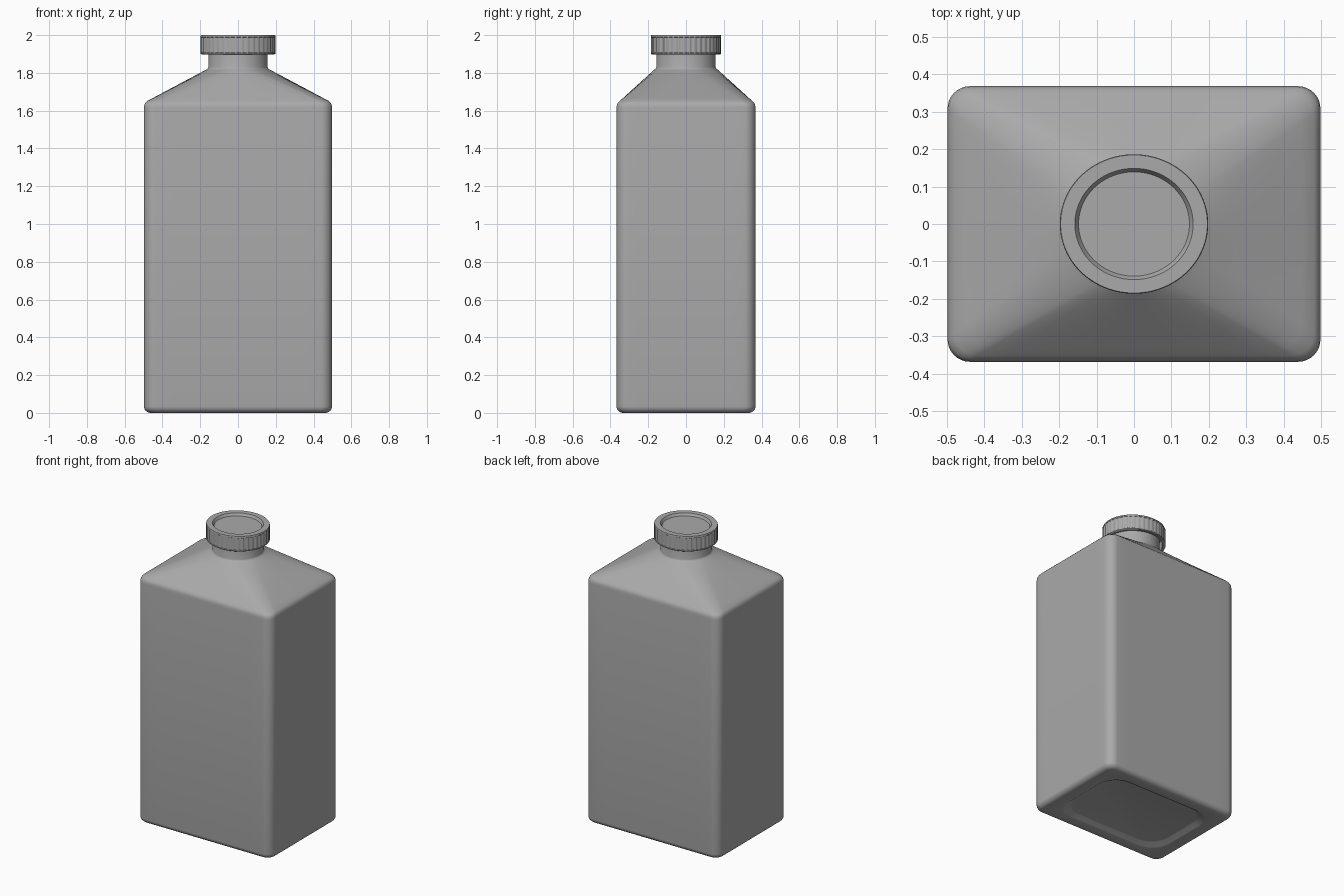
import bpy, bmesh
from math import sin, cos, pi, radians

if "Cube" in bpy.data.objects:
    bpy.data.objects.remove(bpy.data.objects["Cube"])

HX, HY = 0.498, 0.368          # body half sizes
NECK_R = 0.157                 # neck radius
ARC, SIDE = 8, 10              # segments per corner and per straight side

grey = bpy.data.materials.new("mid_grey")
grey.diffuse_color = (0.4, 0.4, 0.4, 1)
grey.use_nodes = True
grey.node_tree.nodes["Principled BSDF"].inputs["Base Color"].default_value = grey.diffuse_color


def loft(name, rings, angle):
    """Skin a list of equal-length rings and fill both ends."""
    bm = bmesh.new()
    loops = [[bm.verts.new(p) for p in ring] for ring in rings]
    n = len(loops[0])
    for a, b in zip(loops, loops[1:]):
        for i in range(n):
            j = (i + 1) % n
            bm.faces.new((a[i], a[j], b[j], b[i]))
    bm.faces.new(loops[0][::-1])
    bm.faces.new(loops[-1])
    bmesh.ops.recalc_face_normals(bm, faces=bm.faces)
    mesh = bpy.data.meshes.new(name)
    bm.to_mesh(mesh)
    bm.free()
    mesh.materials.append(grey)
    obj = bpy.data.objects.new(name, mesh)
    bpy.context.collection.objects.link(obj)
    bpy.ops.object.select_all(action='DESELECT')
    obj.select_set(True)
    bpy.context.view_layer.objects.active = obj
    bpy.ops.object.shade_smooth_by_angle(angle=radians(angle))
    return obj


def rounded_rect(hx, hy, r, z):
    """Rounded rectangle with evenly divided straight sides."""
    centres = [(hx - r, hy - r), (r - hx, hy - r), (r - hx, r - hy), (hx - r, r - hy)]
    corners = []
    for k, (cx, cy) in enumerate(centres):
        corners.append([(cx + r * cos((k + i / ARC) * pi / 2),
                         cy + r * sin((k + i / ARC) * pi / 2), z) for i in range(ARC + 1)])
    pts = []
    for k in range(4):
        pts += corners[k]
        a, b = corners[k][-1], corners[(k + 1) % 4][0]
        pts += [tuple(a[d] + (b[d] - a[d]) * i / SIDE for d in range(3)) for i in range(1, SIDE)]
    return pts


def neck_ring(r, z):
    """Circle whose points line up with those of the body section."""
    n = 4 * (ARC + SIDE)
    angles = [2 * pi * (i + SIDE / 2) / n for i in range(n)]
    return [(r * cos(a), r * sin(a), z) for a in angles]


def blend(r0, r1, t):
    return [tuple(a + (b - a) * t for a, b in zip(p, q)) for p, q in zip(r0, r1)]


# Bottle: recessed base, rounded foot, straight walls
rings = [rounded_rect(0.36, 0.24, 0.13, 0.022),
         rounded_rect(0.37, 0.25, 0.13, 0.020),
         rounded_rect(0.395, 0.272, 0.13, 0.003),
         rounded_rect(0.405, 0.282, 0.13, 0.0)]
foot = 0.035
for i in range(7):
    a = i / 6 * pi / 2
    d = foot * (1 - sin(a))
    rings.append(rounded_rect(HX - d, HY - d, 0.06 - d * 0.6, foot * (1 - cos(a))))
rings.append(rounded_rect(HX, HY, 0.06, 0.8))

# Shoulder: soft edge, then a rectangle-to-round transition
for d, z in ((0, 1.615), (0.002, 1.63), (0.007, 1.641), (0.017, 1.651)):
    rings.append(rounded_rect(HX - d, HY - d, 0.06, z))
shoulder, collar = rings[-1], neck_ring(NECK_R + 0.01, 1.818)
rings += [blend(shoulder, collar, i / 10) for i in range(1, 11)]

# Neck
for d, z in ((0.003, 1.823), (0, 1.83), (0, 1.95)):
    rings.append(neck_ring(NECK_R + d, z))
loft("bottle", rings, 40)

# Screw cap: hollow underneath, ribbed side, dished top
RIBS, STEPS = 40, 4


def cap_ring(r, z, groove=0.0):
    """Slightly oval ring, with every rib gap cut in by the groove depth."""
    n = RIBS * STEPS
    radii = [r - groove * (i % STEPS < 2) for i in range(n)]
    return [(q * cos(2 * pi * i / n), q * sin(2 * pi * i / n) * 0.94, z)
            for i, q in enumerate(radii)]


profile = [(0.174, 1.955, 0), (0.178, 1.897, 0), (0.192, 1.897, 0), (0.198, 1.901, 0),
           (0.198, 1.905, 0), (0.198, 1.907, 0.004), (0.198, 1.988, 0.004), (0.198, 1.990, 0),
           (0.198, 1.996, 0), (0.196, 2.0, 0), (0.158, 2.0, 0), (0.148, 1.984, 0)]
loft("cap", [cap_ring(*p) for p in profile], 30)
